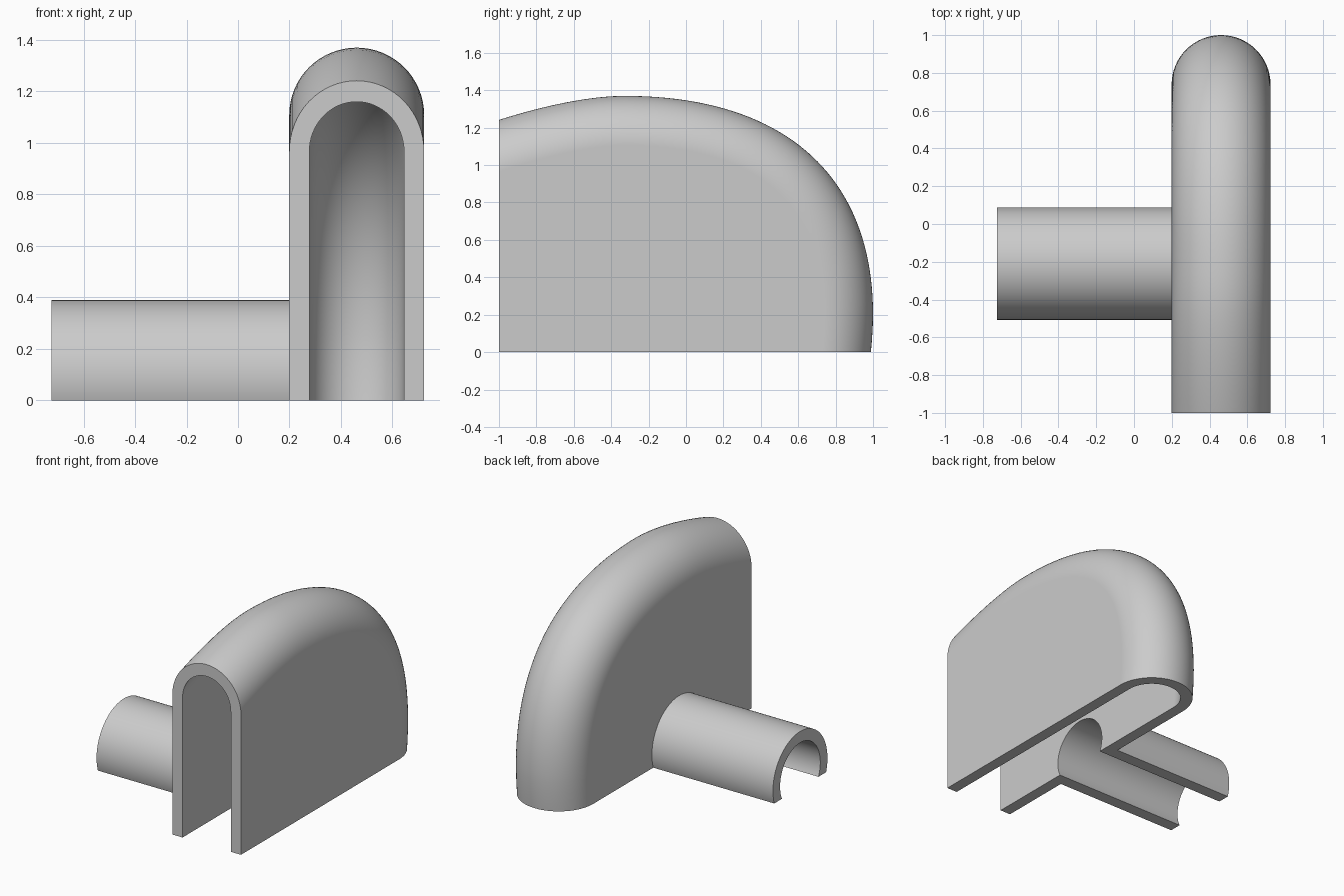
import bpy, bmesh, math
from mathutils import Vector
from mathutils.geometry import interpolate_bezier

if "Cube" in bpy.data.objects:
    bpy.data.objects.remove(bpy.data.objects["Cube"], do_unlink=True)

CENTRE_X = 0.461
OUTER_R, INNER_R = 0.262, 0.184
PIPE_Y, PIPE_Z = -0.21, 0.092

grey = bpy.data.materials.new("plain grey")
grey.use_nodes = True
grey.diffuse_color = (0.6, 0.6, 0.6, 1)
grey.node_tree.nodes["Principled BSDF"].inputs["Base Color"].default_value = (0.6, 0.6, 0.6, 1)


def make_object(name, bm):
    bmesh.ops.recalc_face_normals(bm, faces=bm.faces)
    mesh = bpy.data.meshes.new(name)
    bm.to_mesh(mesh)
    bm.free()
    obj = bpy.data.objects.new(name, mesh)
    mesh.materials.append(grey)
    bpy.context.collection.objects.link(obj)
    return obj


def clip(bm, point, normal):
    """Cut away everything beyond the plane and close the cut."""
    geom = bm.verts[:] + bm.edges[:] + bm.faces[:]
    bmesh.ops.bisect_plane(bm, geom=geom, plane_co=point, plane_no=normal, clear_outer=True)
    rim = [e for e in bm.edges if e.is_boundary]
    bmesh.ops.edgeloop_fill(bm, edges=rim)


# Side outline (y, z), running from beyond the front to below the ground
segments = [
    ((-1.3, 1.13), (-1.05, 1.24), (-0.62, 1.37), (-0.33, 1.37), 14),
    ((-0.33, 1.37), (0.53, 1.37), (1.0, 0.94), (1.0, 0.2), 44),
    ((1.0, 0.2), (1.0, 0.05), (0.97, -0.2), (0.94, -0.3), 8),
]
outline = []
for a, b, c, d, count in segments:
    pts = interpolate_bezier(Vector(a), Vector(b), Vector(c), Vector(d), count)
    outline += [Vector(p[:2]) for p in (pts[1:] if outline else pts)]


def hood_solid(radius, steps=32):
    """Half-round edge swept around the outline, with flat sides."""
    bm = bmesh.new()
    rows = []
    for i, p in enumerate(outline):
        t = (outline[min(i + 1, len(outline) - 1)] - outline[max(i - 1, 0)]).normalized()
        out = Vector((-t.y, t.x))
        spine = p - out * OUTER_R
        row = []
        for k in range(steps + 1):
            ang = math.pi * k / steps
            q = spine + out * radius * math.sin(ang)
            row.append(bm.verts.new((CENTRE_X + radius * math.cos(ang), q.x, q.y)))
        rows.append(row)
    for r0, r1 in zip(rows, rows[1:]):
        for k in range(steps):
            bm.faces.new((r0[k], r0[k + 1], r1[k + 1], r1[k]))
    left = bm.verts.new((CENTRE_X + radius, -1.3, -0.35))
    right = bm.verts.new((CENTRE_X - radius, -1.3, -0.35))
    bm.faces.new([r[0] for r in rows] + [left])
    bm.faces.new([r[-1] for r in rows] + [right])
    for end in (rows[0], rows[-1]):
        bm.faces.new(end)
        bm.faces.new((end[0], end[-1], right, left))
    return bm


def rod(radius, x0, x1):
    """Cylinder lying along x."""
    bm = bmesh.new()
    ring = bmesh.ops.create_circle(bm, cap_ends=True, radius=radius, segments=96)["verts"]
    for v in ring:
        v.co = (x0, PIPE_Y + v.co.x, PIPE_Z + v.co.y)
    grown = bmesh.ops.extrude_face_region(bm, geom=bm.faces[:])["geom"]
    moved = [g for g in grown if isinstance(g, bmesh.types.BMVert)]
    bmesh.ops.translate(bm, verts=moved, vec=(x1 - x0, 0, 0))
    # Keep both end caps so that the rod is a closed solid
    bmesh.ops.holes_fill(bm, edges=[e for e in bm.edges if e.is_boundary])
    return bm


def combine(target, other, operation):
    mod = target.modifiers.new(operation, "BOOLEAN")
    mod.operation = operation
    mod.solver = "EXACT"
    mod.object = other
    bpy.context.view_layer.objects.active = target
    bpy.ops.object.modifier_apply(modifier=mod.name)
    bpy.data.objects.remove(other, do_unlink=True)


# Hood and side pipe as solids, cut flat at the front and the ground
bm = hood_solid(OUTER_R)
clip(bm, (0, -1, 0), (0, -1, 0))
clip(bm, (0, 0, 0), (0, 0, -1))
hood = make_object("hood_with_pipe", bm)
bm = rod(0.297, -0.724, 0.24)
clip(bm, (0, 0, 0), (0, 0, -1))
combine(hood, make_object("side_pipe", bm), "UNION")

# Hollow out the hood and bore the pipe through its wall
combine(hood, make_object("hood_cavity", hood_solid(INNER_R)), "DIFFERENCE")
combine(hood, make_object("pipe_bore", rod(0.219, -0.9, CENTRE_X)), "DIFFERENCE")

# Smooth curves, crisp rims
for o in bpy.context.selected_objects:
    o.select_set(False)
hood.select_set(True)
bpy.context.view_layer.objects.active = hood
bpy.ops.object.shade_smooth_by_angle(angle=math.radians(30))
weighted = hood.modifiers.new("even_shading", "WEIGHTED_NORMAL")
weighted.keep_sharp = True
